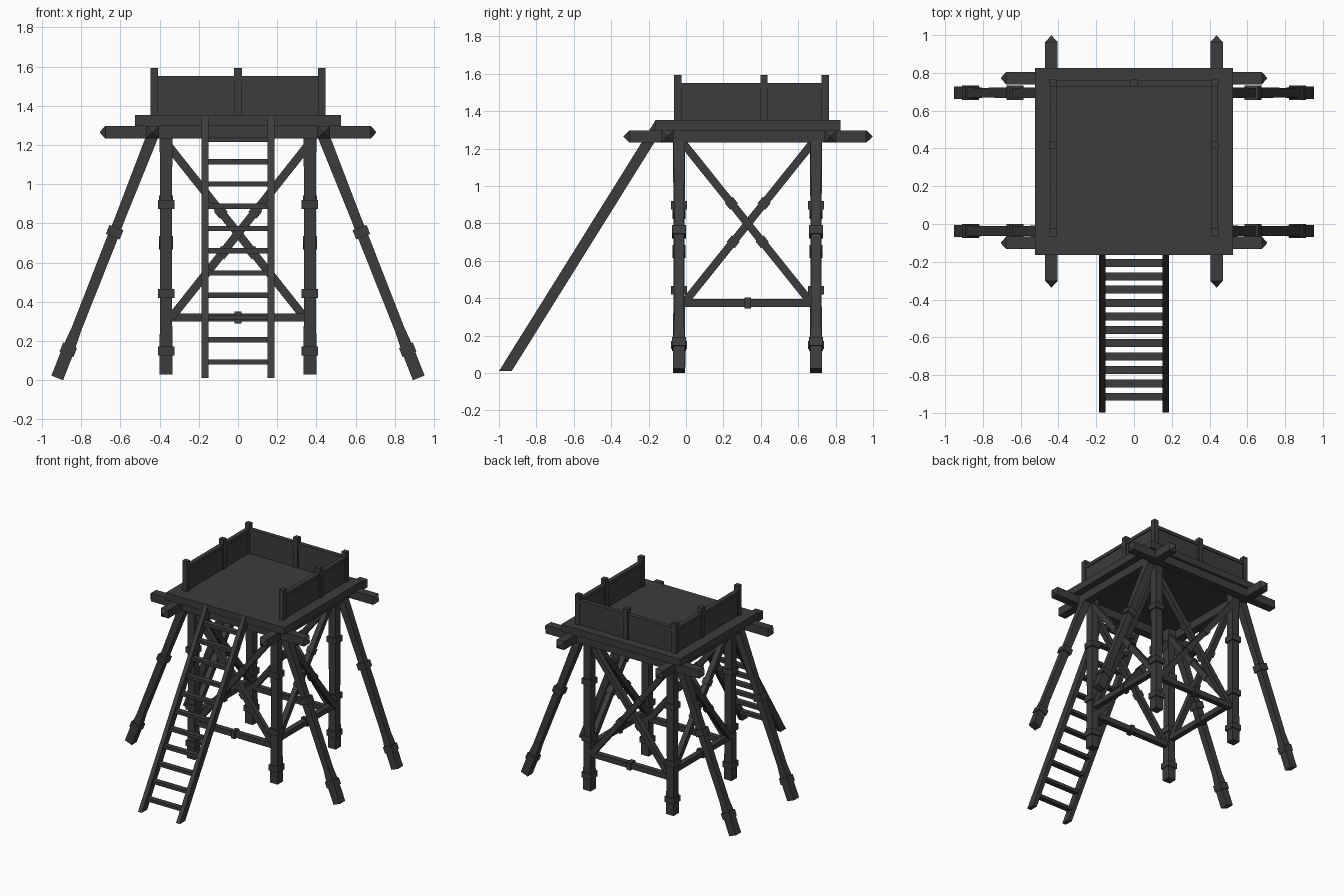
import bpy, bmesh
from mathutils import Vector

if "Cube" in bpy.data.objects:
    bpy.data.objects.remove(bpy.data.objects["Cube"])

wood = bpy.data.materials.new("dark_wood")
wood.diffuse_color = (0.045, 0.045, 0.045, 1)
wood.use_nodes = True
wood.node_tree.nodes["Principled BSDF"].inputs["Base Color"].default_value = wood.diffuse_color


def bar(name, p0, p1, w, d, side=(0, 1, 0), rings=((0, 1), (1, 1)), depth_dir=None):
    """Four-sided timber from p0 to p1; rings are (position along, thickness factor)."""
    p0, p1, u = Vector(p0), Vector(p1), Vector(side)
    v = Vector(depth_dir) if depth_dir else (p1 - p0).cross(u).normalized()
    bm = bmesh.new()
    loops = []
    for t, s in rings:
        c = p0.lerp(p1, t)
        loops.append([bm.verts.new(c + u * (a * w * s / 2) + v * (b * d * s / 2))
                      for a, b in ((-1, -1), (1, -1), (1, 1), (-1, 1))])
    for l0, l1 in zip(loops, loops[1:]):
        for i in range(4):
            j = (i + 1) % 4
            bm.faces.new((l0[i], l0[j], l1[j], l1[i]))
    bm.faces.new(loops[0])
    bm.faces.new(loops[-1])
    bmesh.ops.recalc_face_normals(bm, faces=bm.faces)
    me = bpy.data.meshes.new(name)
    bm.to_mesh(me)
    bm.free()
    me.materials.append(wood)
    ob = bpy.data.objects.new(name, me)
    bpy.context.collection.objects.link(ob)
    return ob


def box(name, x0, x1, y0, y1, z0, z1):
    cx, cy = (x0 + x1) / 2, (y0 + y1) / 2
    return bar(name, (cx, cy, z0), (cx, cy, z1), x1 - x0, y1 - y0, (1, 0, 0))


def collar(name, p0, p1, t, size, length, side):
    """Square band wrapped round a timber at fraction t."""
    p0, p1 = Vector(p0), Vector(p1)
    c, h = p0.lerp(p1, t), (p1 - p0).normalized() * length / 2
    bar(name, c - h, c + h, size, size, side)


YF, YB, PX = -0.037, 0.695, 0.367    # leg rows and columns

# Deck
box("deck", -0.525, 0.525, -0.163, 0.825, 1.297, 1.353)

# Overhanging support beams with pointed ends
for y in (-0.10, 0.772):
    bar("cross_beam", (-0.705, y, 1.265), (0.705, y, 1.265), 0.066, 0.066,
        rings=((0, 0.05), (0.02, 1), (0.98, 1), (1, 0.05)))
for x in (-0.437, 0.437):
    bar("long_beam", (x, -0.335, 1.265), (x, 0.997, 1.265), 0.066, 0.066, (1, 0, 0),
        rings=((0, 0.05), (0.025, 1), (0.975, 1), (1, 0.05)))

# Legs and splayed props, banded with collars
for s in (-1, 1):
    for y in (YF, YB):
        a, b = (s * PX, y, 0.03), (s * PX, y, 1.30)
        bar("leg", a, b, 0.066, 0.066,
            rings=((0, 1), (0.1, 1), (0.33, 0.9), (0.68, 0.92), (1, 1)))
        for z in (0.15, 0.443, 0.897):
            collar("leg_collar", a, b, (z - 0.03) / 1.27, 0.084, 0.045, (0, 1, 0))
        a, b = (s * 0.922, y, 0.012), (s * 0.43, y, 1.262)
        bar("prop", a, b, 0.064, 0.064,
            rings=((0, 1), (0.115, 1), (0.2, 0.8), (0.55, 0.85), (0.65, 0.8), (1, 0.95)))
        for t in (0.115, 0.595):
            collar("prop_collar", a, b, t, 0.076, 0.05, (0, 1, 0))


def cross_panel(name, p_top, q_top, p_low, q_low, side):
    """X bracing and low tie between two legs."""
    for n, (a, b) in enumerate(((p_low, q_top), (q_low, p_top))):
        off = Vector(side) * (0.008 if n else -0.008)
        a, b = Vector(a) + off, Vector(b) + off
        bar(name + "_brace", a, b, 0.042, 0.042, side)
        for t in (0.38, 0.62):
            collar(name + "_brace_collar", a, b, t, 0.054, 0.045, side)
    bar(name + "_tie", p_low, q_low, 0.042, 0.042, side)
    collar(name + "_tie_collar", p_low, q_low, 0.5, 0.06, 0.034, side)


# Bracing on all four faces
for nm, y in (("front", YF), ("back", YB)):
    cross_panel(nm, (-0.35, y, 1.19), (0.35, y, 1.19), (-0.34, y, 0.32), (0.34, y, 0.32), (0, 1, 0))
for x in (-PX, PX):
    cross_panel("side", (x, -0.02, 1.235), (x, 0.68, 1.235), (x, -0.01, 0.375), (x, 0.67, 0.375), (1, 0, 0))

# Railing: posts, thin panels, top and bottom rails on three sides
RX, RB, RF = 0.427, 0.745, -0.045
for x in (-RX, RX):
    for y in (RF, 0.417, RB):
        box("rail_post", x - 0.02, x + 0.02, y - 0.02, y + 0.02, 1.34, 1.593)
    box("side_panel", x - 0.01, x + 0.01, RF, RB, 1.34, 1.54)
    box("side_top_rail", x - 0.017, x + 0.017, RF, RB, 1.525, 1.552)
box("back_post", -0.02, 0.02, RB - 0.02, RB + 0.02, 1.34, 1.593)
box("back_panel", -RX, RX, RB - 0.01, RB + 0.01, 1.34, 1.54)
box("back_top_rail", -RX, RX, RB - 0.017, RB + 0.017, 1.525, 1.552)

# Ladder: leaning rails cut level at both ends, with flat rungs
LO, HI = Vector((0, -0.965, 0.012)), Vector((0, -0.13, 1.35))
for x in (-0.168, 0.168):
    o = Vector((x, 0, 0))
    bar("ladder_rail", LO + o, HI + o, 0.034, 0.068, (1, 0, 0), depth_dir=(0, 1, 0))
for i in range(11):
    z = 0.093 + 0.1135 * i
    y = LO.lerp(HI, (z - LO.z) / (HI.z - LO.z)).y
    box("ladder_rung", -0.16, 0.16, y - 0.021, y + 0.021, z - 0.013, z + 0.013)
